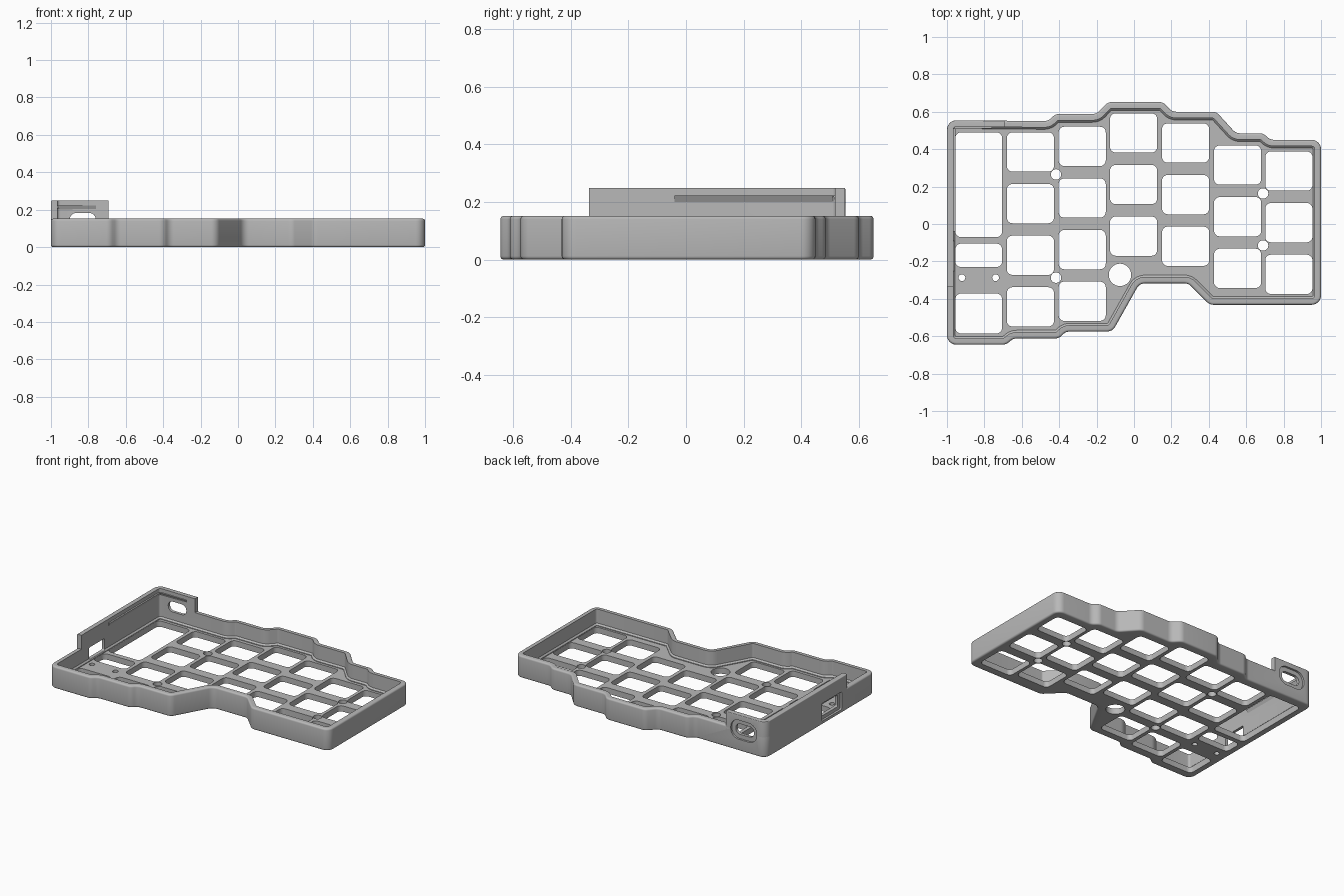
import bpy, bmesh, math
from mathutils import Vector

if "Cube" in bpy.data.objects:
    bpy.data.objects.remove(bpy.data.objects["Cube"], do_unlink=True)

grey = bpy.data.materials.new("matte grey")
grey.use_nodes = True
COLOR = (0.48, 0.48, 0.48, 1)
grey.diffuse_color = COLOR
grey.node_tree.nodes["Principled BSDF"].inputs["Base Color"].default_value = COLOR

# Case outline, clockwise from the back corner beside the tall wall
OUTLINE = [(-1, .555), (-.46, .55), (-.42, .588), (-.2, .588), (-.14, .652),
           (.155, .652), (.205, .6), (.44, .6), (.545, .485), (.69, .485),
           (.73, .45), (1, .45), (1, -.432), (.405, -.432), (.29, -.317),
           (.03, -.317), (-.115, -.575), (-.365, -.575), (-.4, -.612),
           (-.645, -.612), (-.685, -.645), (-1, -.645)]
WALL, LEDGE, RIM, TALL, PLATE = .034, .044, .152, .248, .04


def rounded(points, radius, inset=0, steps=6):
    """Inset a clockwise polygon and round its corners concentrically."""
    pts = [Vector(p) for p in points]
    result = []
    for i, p in enumerate(pts):
        a = (p - pts[i - 1]).normalized()
        b = (pts[(i + 1) % len(pts)] - p).normalized()
        turn = a.x * b.y - a.y * b.x
        half = math.acos(max(-1, min(1, a.dot(b)))) / 2
        inward = Vector((a.y + b.y, -a.x - b.x)).normalized()
        corner = p + inward * inset / math.cos(half)
        side = 1 if turn < 0 else -1
        r = max(.003, radius - side * inset)
        centre = corner + inward * side * r / math.cos(half)
        for k in range(steps + 1):
            t = half * (2 * k / steps - 1) * -side
            d = -inward * side
            c, s = math.cos(t), math.sin(t)
            result.append(centre + r * Vector((d.x * c - d.y * s, d.x * s + d.y * c)))
    return result


def finish(name, bm):
    bmesh.ops.recalc_face_normals(bm, faces=bm.faces)
    mesh = bpy.data.meshes.new(name)
    bm.to_mesh(mesh)
    bm.free()
    mesh.materials.append(grey)
    obj = bpy.data.objects.new(name, mesh)
    bpy.context.collection.objects.link(obj)
    return obj


def sweep(name, profile):
    """Carry a closed (inset, height) profile around the case outline."""
    bm = bmesh.new()
    rings = [[bm.verts.new((*p, z)) for p in rounded(OUTLINE, .05, inset)]
             for inset, z in profile]
    for r, ring in enumerate(rings):
        prev = rings[r - 1]
        for i in range(len(ring)):
            bm.faces.new((prev[i - 1], prev[i], ring[i], ring[i - 1]))
    return finish(name, bm)


def box(name, low, high):
    bm = bmesh.new()
    bmesh.ops.create_cube(bm, size=1)
    for v in bm.verts:
        v.co = [lo + (c + .5) * (hi - lo) for c, lo, hi in zip(v.co, low, high)]
    return finish(name, bm)


def rect(x0, x1, y0, y1):
    return [(x0, y1), (x1, y1), (x1, y0), (x0, y0)]


def slot(name, u0, u1, z0, z1, radius, d0, d1, across):
    """Rounded cutter through the back wall (across='y') or side wall ('x')."""
    bm = bmesh.new()
    loops = [[bm.verts.new((p.x, d, p.y) if across == "y" else (d, p.x, p.y))
              for p in rounded(rect(u0, u1, z0, z1), radius)] for d in (d0, d1)]
    for loop in loops:
        bm.faces.new(loop)
    for i in range(len(loops[0])):
        bm.faces.new((loops[0][i - 1], loops[0][i], loops[1][i], loops[1][i - 1]))
    return finish(name, bm)


def boolean(obj, cutters, operation):
    for cutter in cutters:
        cutter.hide_render = True
        mod = obj.modifiers.new("cut", "BOOLEAN")
        mod.operation, mod.solver, mod.object = operation, "EXACT", cutter
    graph = bpy.context.evaluated_depsgraph_get()
    mesh = bpy.data.meshes.new_from_object(obj.evaluated_get(graph))
    obj.modifiers.clear()
    obj.data = mesh


def fillet(z, r, up):
    """Quarter-round at the outer edge, listed from bottom to top."""
    arc = [(r - r * math.cos(t), r * math.sin(t)) for t in
           (math.pi / 2 * k / 4 for k in range(5))]
    return [(i, z - r + h) for i, h in arc] if up else [(i, z + r - h) for i, h in arc[::-1]]


# Low rim with an inner ledge, and the taller corner wall
rim = sweep("rim_wall", fillet(0, .012, False) + fillet(RIM, .012, True)
            + [(WALL, RIM), (WALL, .055), (LEDGE, .045), (LEDGE, 0)])
tall = sweep("tall_corner_wall", [(0, .12)] + fillet(TALL, .005, True)
             + [(WALL, TALL), (WALL, .12)])
corner = box("corner_region", (-1.1, -.337, 0), (-.693, .8, 1))
boolean(tall, [corner], "INTERSECT")

# Port openings, each with a shallow outer recess
cutters = [slot("back_port", -.9, -.76, .11, .182, .034, .4, .7, "y"),
           slot("back_recess", -.93, -.73, .08, .212, .06, .54, .7, "y"),
           slot("side_port", -.255, -.085, .05, .13, .008, -1.1, -.9, "x"),
           slot("side_recess", -.28, -.06, .025, .148, .008, -1.1, -.985, "x")]
boolean(rim, cutters, "DIFFERENCE")
boolean(tall, cutters, "DIFFERENCE")
for helper in cutters + [corner]:
    bpy.data.objects.remove(helper, do_unlink=True)

# Snap ridges inside the tall wall, undersides sloping back to the wall
side_ridge = box("side_snap_ridge", (-.972, -.04, .2), (-.955, .51, .222))
back_ridge = box("back_snap_ridge", (-.96, .511, .2), (-.76, .527, .222))
for v in side_ridge.data.vertices:
    if v.co.z < .21 and v.co.x > -.96:
        v.co.x = -.966
for v in back_ridge.data.vertices:
    if v.co.z < .21 and v.co.y < .52:
        v.co.y = .521

# Key plate: columns of equal openings, plus the controller bay and screw holes
holes = [rounded(rect(-.955, -.705, y0, y1), .03)
         for y0, y1 in ((-.07, .49), (-.23, -.105), (-.585, -.372))]
for left, top, rows in ((-.68, .49, 4), (-.403, .52, 4), (-.128, .592, 3),
                        (.15, .538, 3), (.428, .42, 3), (.702, .388, 3)):
    for row in range(rows):
        y = top - row * .276
        holes.append(rounded(rect(left, left + .252, y - .21, y), .03))
for x, y, r in ((-.417, .265, .028), (-.417, -.287, .028), (.69, .163, .028),
                (.69, -.115, .028), (-.92, -.287, .018), (-.74, -.287, .018),
                (-.075, -.272, .06)):
    holes.append([Vector((x + r * math.cos(k * math.pi / 16),
                          y + r * math.sin(k * math.pi / 16))) for k in range(32)])

bm = bmesh.new()
for loop in [rounded(OUTLINE, .05, .03)] + holes:
    verts = [bm.verts.new((p.x, p.y, 0)) for p in loop]
    for i in range(len(verts)):
        bm.edges.new((verts[i - 1], verts[i]))
bmesh.ops.triangle_fill(bm, edges=bm.edges[:], use_beauty=True, use_dissolve=False)
top = bmesh.ops.extrude_face_region(bm, geom=bm.faces[:], use_keep_orig=True)["geom"]
bmesh.ops.translate(bm, vec=(0, 0, PLATE),
                    verts=[g for g in top if isinstance(g, bmesh.types.BMVert)])
plate = finish("key_plate", bm)

# Smooth the rounded edges, keep the creases
bpy.ops.object.select_all(action="DESELECT")
for obj in (rim, tall, plate):
    obj.select_set(True)
bpy.context.view_layer.objects.active = rim
bpy.ops.object.shade_smooth_by_angle(angle=math.radians(32))
